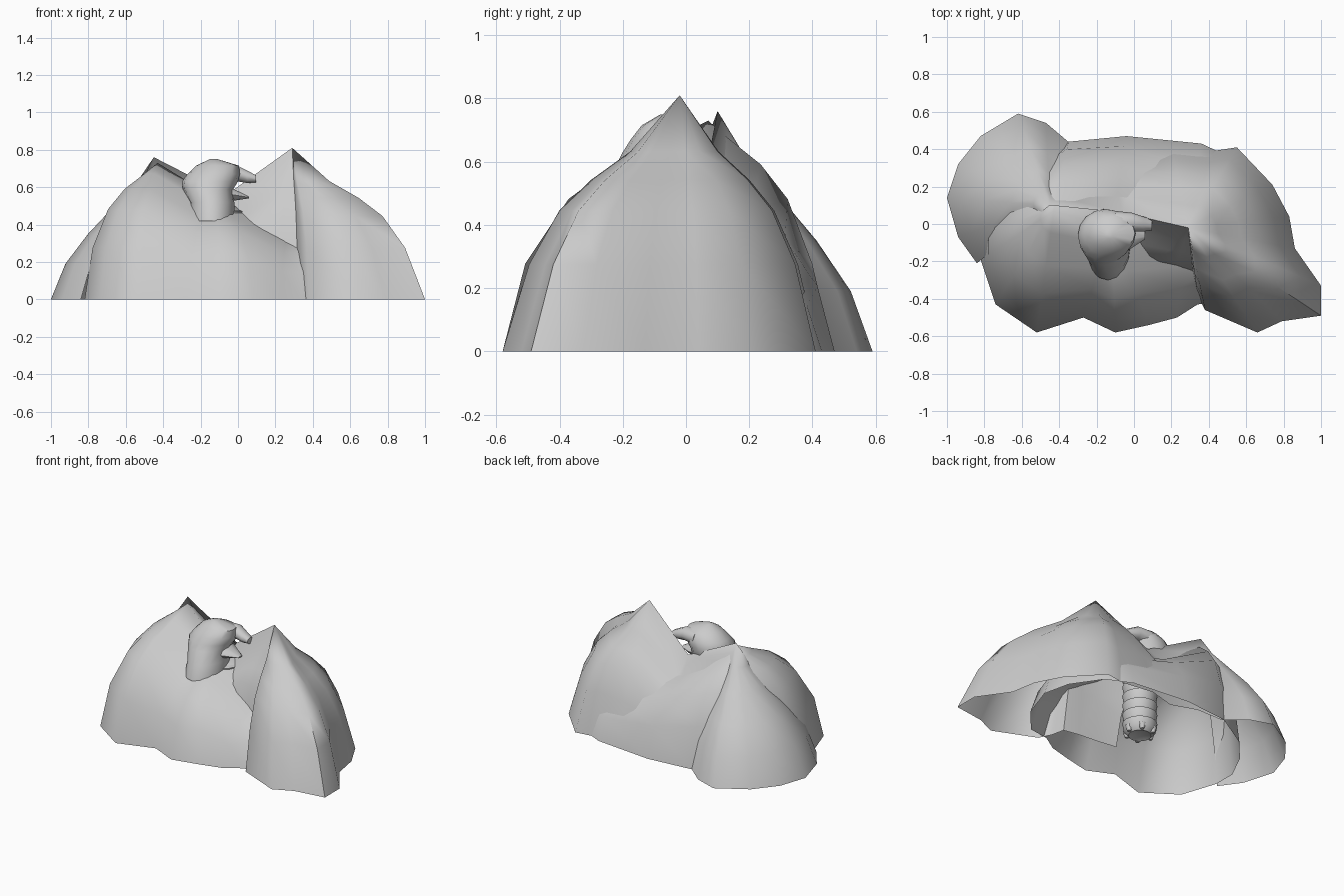
import bpy, bmesh, math
from mathutils import Vector

if "Cube" in bpy.data.objects:
    bpy.data.objects.remove(bpy.data.objects["Cube"])


def finish(bm, name, angle=50):
    bmesh.ops.remove_doubles(bm, verts=bm.verts, dist=0.0005)
    bmesh.ops.recalc_face_normals(bm, faces=bm.faces)
    me = bpy.data.meshes.new(name)
    bm.to_mesh(me)
    bm.free()
    ob = bpy.data.objects.new(name, me)
    bpy.context.collection.objects.link(ob)
    bpy.ops.object.select_all(action='DESELECT')
    ob.select_set(True)
    bpy.context.view_layer.objects.active = ob
    bpy.ops.object.shade_smooth_by_angle(angle=math.radians(angle))
    return ob


def skin(bm, rows, closed):
    """Bridge successive rows of points with faces."""
    vs = [[bm.verts.new(p) for p in r] for r in rows]
    n = len(rows[0])
    for a, b in zip(vs, vs[1:]):
        for i in range(n if closed else n - 1):
            j = (i + 1) % n
            bm.faces.new((a[i], a[j], b[j], b[i]))
    return vs


def hill(name, base, peaks, closed):
    """Open-bottomed shell rising from a ground outline to a ridge of peaks."""
    bm = bmesh.new()
    rows = []
    for k in range(len(peaks['L'][1])):
        row = []
        for x, y, key in base:
            (px, py, pz), prof = peaks[key]
            s, f = prof[k]
            row.append((x + (px - x) * s, y + (py - y) * s, pz * f))
        rows.append(row)
    skin(bm, rows, closed)
    return finish(bm, name, 60)


def loft(name, rings, axis='z', n=16):
    """Capped loft of ellipses (centre x, y, z, two radii)."""
    bm = bmesh.new()
    rows = []
    for x, y, z, a, b in rings:
        row = []
        for i in range(n):
            t = 2 * math.pi * i / n
            c, s = a * math.cos(t), b * math.sin(t)
            row.append((x + c, y + s, z) if axis == 'z' else (x, y + c, z + s))
        rows.append(row)
    vs = skin(bm, rows, True)
    bm.faces.new(vs[0])
    bm.faces.new(vs[-1])
    return finish(bm, name)


# slope profiles: (fraction towards the peak, fraction of height)
straight = [(0, 0), (.14, .25), (.36, .46), (.62, .66), (.84, .83), (1, 1)]
bulged = [(0, 0), (.15, .34), (.32, .55), (.5, .67), (.72, .78), (1, 1)]
round_ = [(0, 0), (.11, .38), (.32, .66), (.55, .81), (.82, .92), (1, 1)]

# outer crescent ridge: left and back hill joined to the right hill
outer = [(-.84, -.21, 'L'), (-.94, -.07, 'L'), (-1, .14, 'L'), (-.94, .32, 'L'),
         (-.82, .47, 'L'), (-.62, .59, 'L'), (-.47, .54, 'L'), (-.34, .43, 'L'),
         (-.15, .43, 'M'), (.02, .37, 'M'), (.2, .42, 'R'), (.42, .39, 'R'),
         (.55, .41, 'R'), (.74, .21, 'R'), (.83, .04, 'R'), (.86, -.13, 'R'),
         (1, -.33, 'R'), (1, -.49, 'R'), (.79, -.52, 'R'), (.66, -.58, 'R'),
         (.38, -.46, 'R'), (.34, -.38, 'R'), (.32, -.29, 'R'), (.21, -.27, 'R'),
         (.08, -.26, 'R'), (-.06, -.24, 'M')]
hill("outer_ridge", outer,
     {'L': ((-.45, .1, .76), straight), 'M': ((-.06, .06, .56), bulged),
      'R': ((.29, -.02, .81), bulged)}, False)

# inner mound, seen at the front and along the middle of the back
inner = [(.34, -.43, 'R'), (.23, -.5, 'R'), (.08, -.54, 'M'), (-.1, -.58, 'M'),
         (-.27, -.5, 'M'), (-.52, -.58, 'L'), (-.74, -.43, 'L'), (-.82, -.19, 'L'),
         (-.82, -.04, 'L'), (-.73, .14, 'L'), (-.6, .29, 'L'), (-.35, .44, 'L'),
         (-.04, .47, 'M'), (.36, .43, 'R'), (.53, .35, 'R'), (.66, .16, 'R'),
         (.7, -.02, 'R'), (.62, -.25, 'R'), (.48, -.41, 'R')]
hill("inner_mound", inner,
     {'L': ((-.43, .07, .73), round_), 'M': ((-.12, -.02, .54), round_),
      'R': ((.28, 0, .38), round_)}, True)

# rocky head on the saddle, with overhanging upper jaw and lower lip
loft("rock_head", [(-.14, -.13, .42, .12, .17), (-.14, -.11, .52, .12, .16),
                   (-.16, -.07, .59, .135, .15), (-.15, -.06, .63, .15, .14),
                   (-.13, -.05, .67, .14, .125), (-.11, -.05, .715, .115, .09),
                   (-.13, -.06, .75, .02, .02)])
loft("upper_jaw", [(-.1, 0, .67, .07, .05), (-.01, .01, .675, .05, .045),
                   (.05, 0, .655, .04, .035), (.095, -.005, .645, .03, .02)], 'x', 10)
loft("lower_lip", [(-.12, -.06, .57, .1, .06), (-.03, -.06, .56, .08, .035),
                   (.06, -.06, .545, .02, .005)], 'x', 10)

# banded column hanging under the head, inside the hollow mound
rings = [(-.08, -.04, .01, .04, .04), (-.08, -.04, .0, .07, .07)]
for i in range(7):
    z = .03 + i * .065
    for dz, r in ((0, .10), (.05, .108), (.055, .095)):
        rings.append((-.08, -.04, z + dz, r, r))
loft("banded_column", rings, 'z', 20)
for i in range(6):
    t = i * math.pi / 3
    x, y = -.08 + .085 * math.cos(t), -.04 + .085 * math.sin(t)
    loft("column_stud", [(x, y, .002, .012, .012), (x, y, .04, .025, .025)], 'z', 8)
